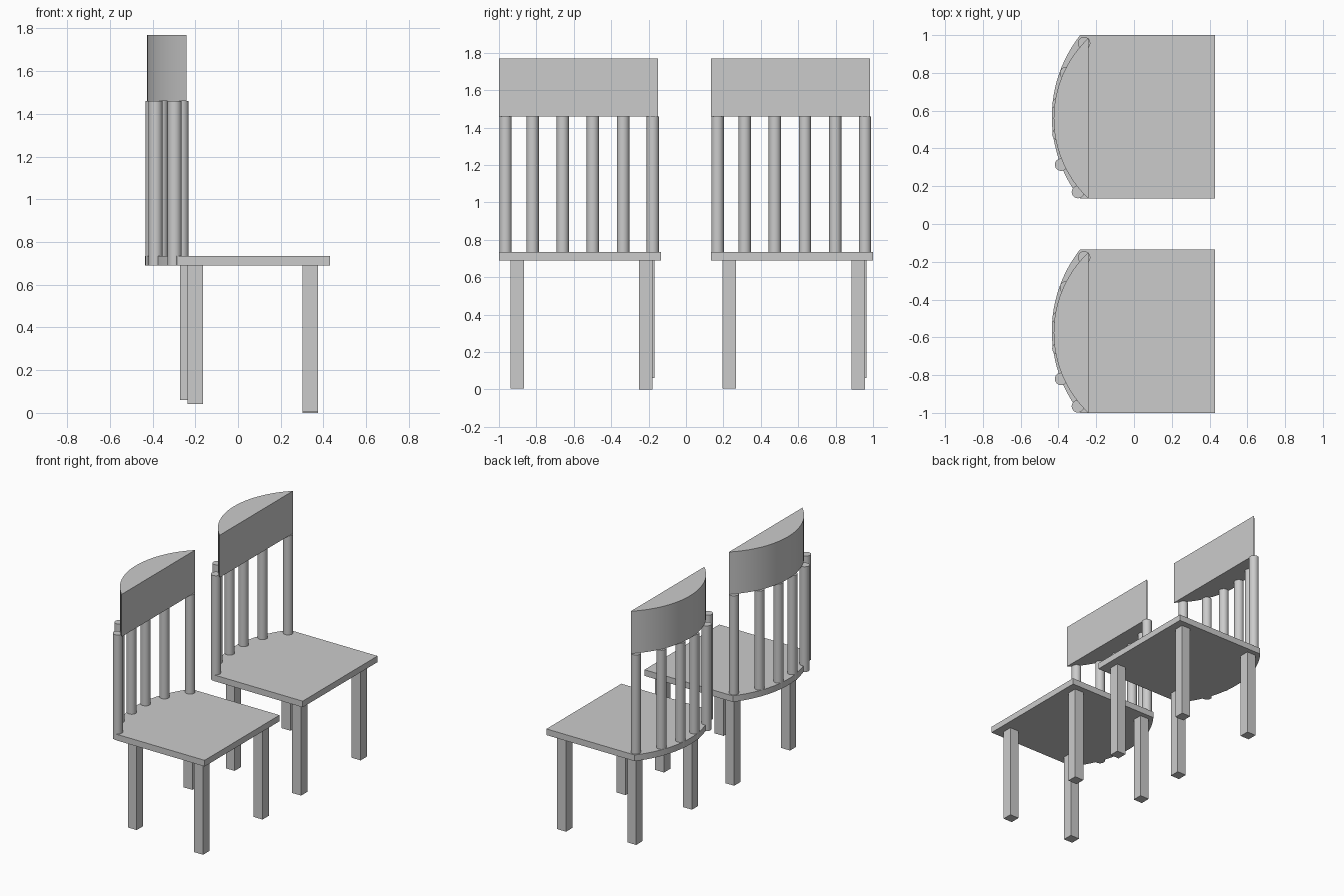
import bpy, bmesh, math
from mathutils import Matrix, Vector

cube = bpy.data.objects.get("Cube")
if cube:
    bpy.data.objects.remove(cube, do_unlink=True)

GREY = (0.6, 0.6, 0.6, 1)
mat = bpy.data.materials.new("plain grey")
mat.use_nodes = True
mat.diffuse_color = GREY
mat.node_tree.nodes["Principled BSDF"].inputs["Base Color"].default_value = GREY


def finish(bm, name, smooth=False):
    bmesh.ops.recalc_face_normals(bm, faces=bm.faces)
    mesh = bpy.data.meshes.new(name)
    bm.to_mesh(mesh)
    bm.free()
    mesh.materials.append(mat)
    obj = bpy.data.objects.new(name, mesh)
    bpy.context.collection.objects.link(obj)
    if smooth:
        bpy.ops.object.select_all(action="DESELECT")
        obj.select_set(True)
        bpy.context.view_layer.objects.active = obj
        bpy.ops.object.shade_smooth_by_angle(angle=math.radians(35))
    return obj


def slab(name, outline, z0, z1):
    """Flat outline raised from z0 to z1."""
    bm = bmesh.new()
    face = bm.faces.new([bm.verts.new((x, y, z0)) for x, y in outline])
    ret = bmesh.ops.extrude_face_region(bm, geom=[face])
    top = [v for v in ret["geom"] if isinstance(v, bmesh.types.BMVert)]
    bmesh.ops.translate(bm, verts=top, vec=(0, 0, z1 - z0))
    return finish(bm, name, True)


def box(name, lo, hi):
    lo, hi = Vector(lo), Vector(hi)
    bm = bmesh.new()
    place = Matrix.Translation((lo + hi) / 2) @ Matrix.Diagonal((*(hi - lo), 1))
    bmesh.ops.create_cube(bm, size=1, matrix=place)
    return finish(bm, name)


def rod(name, x, y, r, z0, z1):
    bm = bmesh.new()
    bmesh.ops.create_cone(bm, cap_ends=True, segments=24, radius1=r, radius2=r,
                          depth=z1 - z0, matrix=Matrix.Translation((x, y, (z0 + z1) / 2)))
    return finish(bm, name, True)


def bow(x_end, x_apex, y0, y1, steps=24):
    """Circular arc from (x_end, y1) round to (x_end, y0), bulging to -x."""
    sag, half = x_end - x_apex, (y1 - y0) / 2
    r = (half ** 2 + sag ** 2) / (2 * sag)
    a = math.asin(half / r)
    angles = [a - 2 * a * i / steps for i in range(steps + 1)]
    return [(x_apex + r - r * math.cos(t), (y0 + y1) / 2 + r * math.sin(t)) for t in angles]


SEAT_BOTTOM, SEAT_TOP, RAIL_BOTTOM, RAIL_TOP = 0.69, 0.735, 1.46, 1.77
LEG = 0.072
SPINDLES = [(-0.297, 0.035), (-0.386, 0.18), (-0.4, 0.341),
            (-0.4, 0.502), (-0.36, 0.664), (-0.264, 0.823)]
# corner x, corner y, foot height
LEGS = {"front_right_leg": (0.302, 0.062, 0.005), "front_left_leg": (0.302, 0.75, 0),
        "back_right_leg": (-0.236, 0.062, 0.042), "back_left_leg": (-0.272, 0.759, 0.06)}

for tag, y in (("near", -1.0), ("far", 0.134)):
    # seat with a bowed rear edge
    seat = bow(-0.285, -0.435, y, y + 0.866) + [(0.43, y), (0.43, y + 0.866)]
    slab(tag + "_seat", seat, SEAT_BOTTOM, SEAT_TOP)
    # solid bowed top rail with a flat front
    slab(tag + "_top_rail", bow(-0.242, -0.425, y, y + 0.85), RAIL_BOTTOM, RAIL_TOP)
    # back spindles
    for i, (sx, sy) in enumerate(SPINDLES):
        rod(f"{tag}_spindle_{i + 1}", sx, y + sy, 0.033, SEAT_BOTTOM, RAIL_BOTTOM)
    # square legs
    for name, (lx, ly, foot) in LEGS.items():
        box(f"{tag}_{name}", (lx, y + ly, foot), (lx + LEG, y + ly + LEG, SEAT_BOTTOM))
